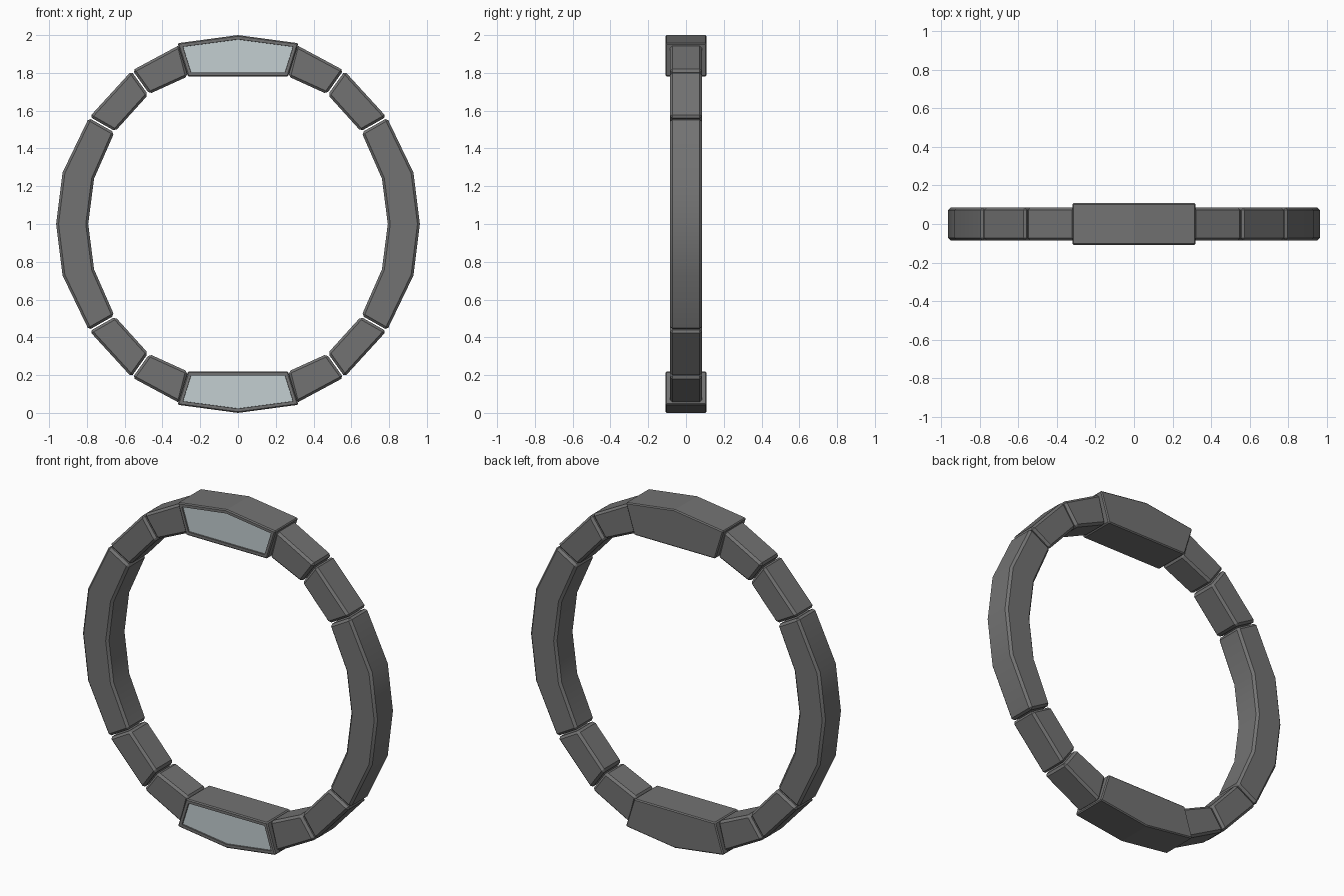
import bpy, bmesh, math
from mathutils import Vector

if "Cube" in bpy.data.objects:
    bpy.data.objects.remove(bpy.data.objects["Cube"])

glass = bpy.data.materials.new("pale_glass")
glass.diffuse_color = (0.55, 0.62, 0.64, 1)
glass.use_nodes = True
glass.node_tree.nodes["Principled BSDF"].inputs["Base Color"].default_value = glass.diffuse_color
grey = bpy.data.materials.new("dark_grey")
grey.diffuse_color = (0.17, 0.17, 0.17, 1)
grey.use_nodes = True
grey.node_tree.nodes["Principled BSDF"].inputs["Base Color"].default_value = grey.diffuse_color


def prism(name, pts, half, bevel, smooth=False, panel=False):
    """Extrude an x/z outline along y, chamfer its sharp edges, optionally recess a front panel."""
    bm = bmesh.new()
    face = bm.faces.new([bm.verts.new((x, -half, z)) for x, z in pts])
    ext = bmesh.ops.extrude_face_region(bm, geom=[face])
    verts = [g for g in ext["geom"] if isinstance(g, bmesh.types.BMVert)]
    bmesh.ops.translate(bm, verts=verts, vec=(0, 2 * half, 0))
    bmesh.ops.recalc_face_normals(bm, faces=bm.faces[:])
    sharp = [e for e in bm.edges if e.calc_face_angle(0) > math.radians(35)]
    bmesh.ops.bevel(bm, geom=sharp, offset=bevel, segments=1, affect='EDGES')
    bm.normal_update()
    if panel:
        front = max((f for f in bm.faces if f.normal.y < -0.9), key=lambda f: f.calc_area())
        bmesh.ops.inset_region(bm, faces=[front], thickness=0.016, use_even_offset=True)
        bmesh.ops.inset_region(bm, faces=[front], thickness=0.001, depth=-0.008)
        front.material_index = 1
    me = bpy.data.meshes.new(name)
    bm.to_mesh(me)
    bm.free()
    me.materials.append(grey)
    me.materials.append(glass)
    ob = bpy.data.objects.new(name, me)
    bpy.context.collection.objects.link(ob)
    if smooth:
        bpy.ops.object.select_all(action='DESELECT')
        ob.select_set(True)
        bpy.context.view_layer.objects.active = ob
        bpy.ops.object.shade_smooth_by_angle(angle=math.radians(30))
    return ob


def trimmed(line, gap=0.004):
    """Pull both ends of a polyline in slightly to leave a seam."""
    p = [Vector(v) for v in line]
    a = p[0] + (p[1] - p[0]).normalized() * gap
    b = p[-1] + (p[-2] - p[-1]).normalized() * gap
    return [a] + p[1:-1] + [b]


# Ring outline in the upper right quarter, relative to the ring centre
outer = [(0.963, 0), (0.929, 0.272), (0.788, 0.565), (0.562, 0.812), (0.305, 0.95)]
inner = [(0.793, 0), (0.762, 0.24), (0.653, 0.488), (0.473, 0.687), (0.262, 0.783)]


def segment(name, out, inn, sx, sz, smooth=False):
    loop = trimmed(out) + trimmed(inn)[::-1]
    prism(name, [(sx * p[0], 1 + sz * p[1]) for p in loop], 0.085, 0.013, smooth)


def full_side(line):
    return [(x, -z) for x, z in line[2:0:-1]] + line[:3]


for sx, side in ((1, "right"), (-1, "left")):
    # Long curved side segments
    segment(f"long_segment_{side}", full_side(outer), full_side(inner), sx, 1, True)
    # Short segments leading to the housings
    for sz, level in ((1, "upper"), (-1, "lower")):
        segment(f"middle_segment_{level}_{side}", outer[2:4], inner[2:4], sx, sz)
        segment(f"end_segment_{level}_{side}", outer[3:5], inner[3:5], sx, sz)

# Top and bottom housings with recessed glass fronts
housing = [(-0.265, 0.78), (-0.32, 0.957), (0, 1.0), (0.32, 0.957), (0.265, 0.78)]
for sz, level in ((1, "top"), (-1, "bottom")):
    prism(f"housing_{level}", [(x, 1 + sz * z) for x, z in housing], 0.108, 0.006, panel=True)
